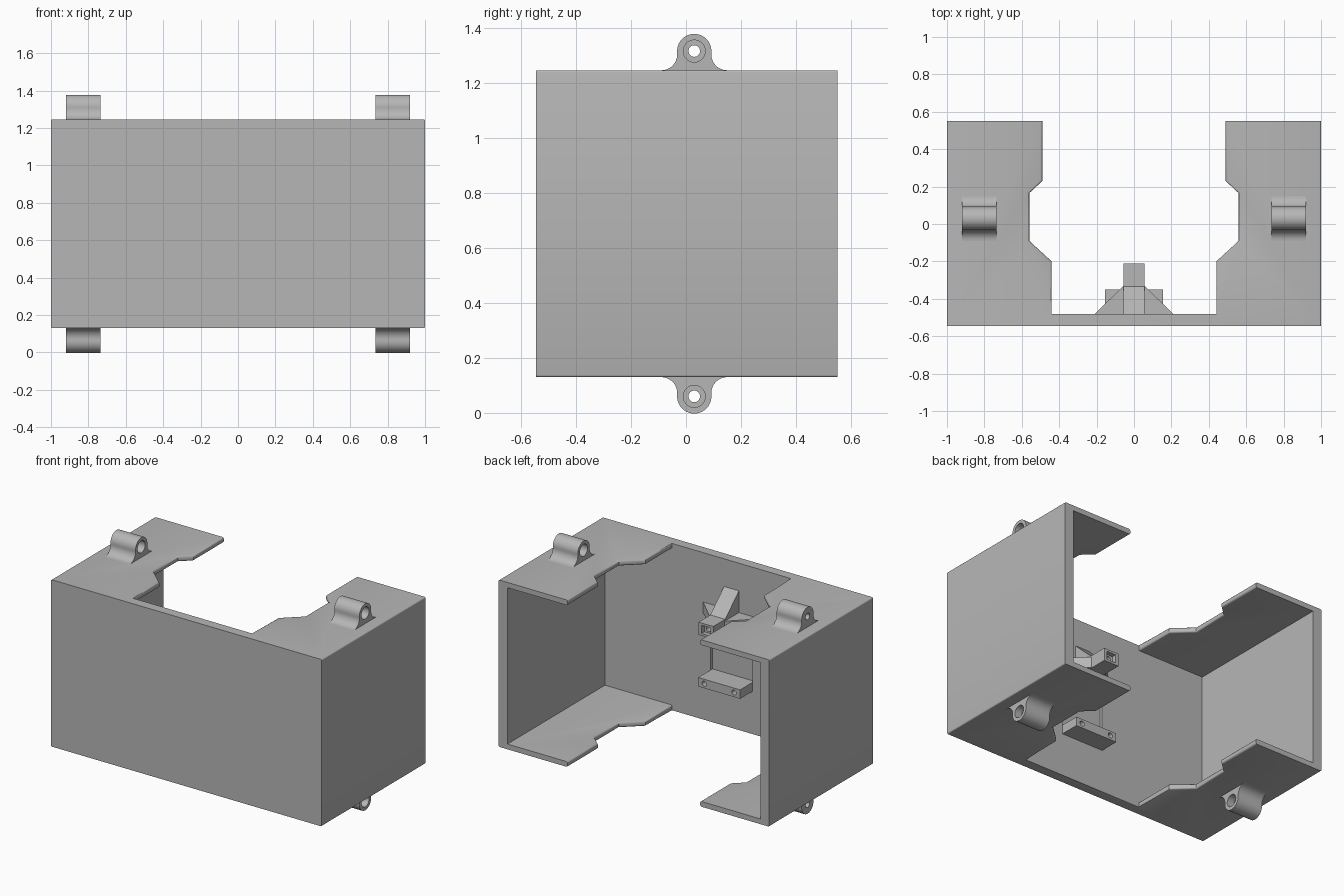
import bpy
import bmesh
from math import sin, cos, pi, atan2
from mathutils import Vector

old = bpy.data.objects.get("Cube")
if old:
    bpy.data.objects.remove(old, do_unlink=True)

grey = bpy.data.materials.new("plain grey")
grey.use_nodes = True
colour = (0.47, 0.47, 0.47, 1)
grey.diffuse_color = colour
grey.node_tree.nodes["Principled BSDF"].inputs["Base Color"].default_value = colour


def finish(name, bm):
    bmesh.ops.recalc_face_normals(bm, faces=bm.faces)
    mesh = bpy.data.meshes.new(name)
    bm.to_mesh(mesh)
    bm.free()
    mesh.materials.append(grey)
    ob = bpy.data.objects.new(name, mesh)
    bpy.context.collection.objects.link(ob)
    return ob


def prism(name, points, axis, lo, hi):
    """Extrude a closed 2D outline along the x, y or z axis."""
    place = {"x": lambda a, b, t: (t, a, b),
             "y": lambda a, b, t: (a, t, b),
             "z": lambda a, b, t: (a, b, t)}[axis]
    bm = bmesh.new()
    face = bm.faces.new([bm.verts.new(place(a, b, lo)) for a, b in points])
    res = bmesh.ops.extrude_face_region(bm, geom=[face])
    move = Vector(place(0, 0, hi - lo))
    bmesh.ops.translate(bm, vec=move,
                        verts=[v for v in res["geom"] if isinstance(v, bmesh.types.BMVert)])
    return finish(name, bm)


def rect(a0, a1, b0, b1):
    return [(a0, b0), (a1, b0), (a1, b1), (a0, b1)]


def circle(ca, cb, r, n=32):
    return [(ca + r * cos(2 * pi * i / n), cb + r * sin(2 * pi * i / n)) for i in range(n)]


def box(name, x, y, z):
    return prism(name, rect(*x, *y), "z", *z)


def select(ob):
    bpy.ops.object.select_all(action="DESELECT")
    ob.select_set(True)
    bpy.context.view_layer.objects.active = ob


def cut(ob, *cutters):
    select(ob)
    for c in cutters:
        c.hide_render = True
        mod = ob.modifiers.new("cut", "BOOLEAN")
        mod.operation = "DIFFERENCE"
        mod.solver = "EXACT"
        mod.object = c
        bpy.ops.object.modifier_apply(modifier=mod.name)
        bpy.data.objects.remove(c, do_unlink=True)


def smooth(ob):
    select(ob)
    bpy.ops.object.shade_smooth_by_angle(angle=0.6)


def bevel(ob, rule, width):
    bm = bmesh.new()
    bm.from_mesh(ob.data)
    edges = [e for e in bm.edges if rule(*[v.co for v in e.verts])]
    bmesh.ops.bevel(bm, geom=edges, offset=width, segments=3, profile=0.5, affect="EDGES")
    bm.to_mesh(ob.data)
    bm.free()


# Shell: a box open at the back, with shaped openings in the top and bottom plates
BOTTOM, TOP, FRONT, BACK, INNER = 0.13, 1.245, -0.545, 0.55, -0.48
shell = box("shell", (-1, 1), (FRONT, BACK), (BOTTOM, TOP))
bevel(shell, lambda a, b: abs(a.y - b.y) > 0.5, 0.008)
half = [(0.44, INNER), (0.44, -0.2), (0.56, -0.09), (0.56, 0.165), (0.49, 0.23), (0.49, 0.8)]
outline = half + [(-x, y) for x, y in reversed(half)]
cut(shell,
    box("cavity", (-0.935, 0.935), (INNER, 0.8), (BOTTOM + 0.035, TOP - 0.035)),
    prism("opening", outline, "z", -0.2, 1.6),
    box("wall_recess", (-0.155, 0.155), (INNER - 0.02, -0.4), (0.47, 0.8)))


# Rounded lips around the openings
def is_lip(a, b):
    mid = (a + b) / 2
    return abs(a.z - b.z) < 0.001 and 0.4 < abs(mid.x) < 0.6 and mid.y > INNER + 0.01 \
        and abs(a.y - b.y) > 0.01


bevel(shell, is_lip, 0.01)
smooth(shell)

# Hinge lugs: round eye flowing into the plate through concave fillets
EYE_Y, EYE_Z, EYE_R, FOOT = 0.03, 1.315, 0.0625, 0.12
rise = EYE_Z - TOP
fillet = (FOOT ** 2 + rise ** 2 - EYE_R ** 2) / (2 * (EYE_R + rise))
tangent = atan2(TOP + fillet - EYE_Z, FOOT)
STEPS = 10
side = []
for i in range(STEPS + 1):
    a = -pi / 2 + (tangent + pi - 1.5 * pi + pi / 2 - pi / 2) * i / STEPS
    side.append((FOOT + fillet * cos(a), TOP + fillet * sin(a) + fillet))
for i in range(1, STEPS + 1):
    a = tangent + (pi / 2 - tangent) * i / STEPS
    side.append((EYE_R * cos(a), EYE_Z + EYE_R * sin(a)))
base = [(FOOT, TOP - 0.01)]
lug_outline = base + side + [(-y, z) for y, z in reversed(base + side[:-1])]


def lug(name, s, upper):
    flip = (lambda z: z) if upper else (lambda z: BOTTOM + TOP - z)
    x0, x1 = sorted((s * 0.735, s * 0.92))
    ob = prism(name, [(EYE_Y + y, flip(z)) for y, z in lug_outline], "x", x0, x1)
    eye = (EYE_Y, flip(EYE_Z))
    cutters = [prism("bore", circle(*eye, 0.021), "x", x0 - 0.1, x1 + 0.1),
               prism("counterbore", circle(*eye, 0.04), "x", x1 - 0.05, x1 + 0.1)]
    if s > 0:
        cutters.append(prism("counterbore", circle(*eye, 0.04), "x", x0 - 0.1, x0 + 0.05))
    cut(ob, *cutters)
    smooth(ob)


for s, side_name in ((1, "left"), (-1, "right")):
    lug("upper_lug_" + side_name, s, True)
    lug("lower_lug_" + side_name, s, False)

# Mounting ledge with two screw holes on the inside of the front wall
ledge = box("mounting_ledge", (-0.155, 0.155), (INNER - 0.02, -0.35), (0.415, 0.475))
cut(ledge, *[prism("screw_hole", circle(x, 0.445, 0.017, 20), "y", -0.43, -0.3)
             for x in (-0.11, 0.11)])
smooth(ledge)

# Bracket arm with a square socket at its end
ARM = 0.055
arm = box("bracket_arm", (-ARM, ARM), (INNER - 0.01, -0.21), (0.84, 0.925))
cut(arm, prism("socket", rect(-0.033, 0.033, 0.855, 0.91), "y", -0.24, -0.1),
    prism("socket_hole", circle(0, 0.8825, 0.018, 20), "y", -0.32, -0.1))

# Braces holding the arm: a sloping one above and one on each side
prism("upper_brace", [(INNER, 0.92), (-0.33, 0.92), (INNER, 1.06)], "x", -ARM, ARM)
for s, side_name in ((1, "left"), (-1, "right")):
    prism("side_brace_" + side_name,
          [(s * 0.05, INNER), (s * 0.21, INNER), (s * ARM, -0.33), (s * 0.05, -0.33)],
          "z", 0.845, 0.915)
